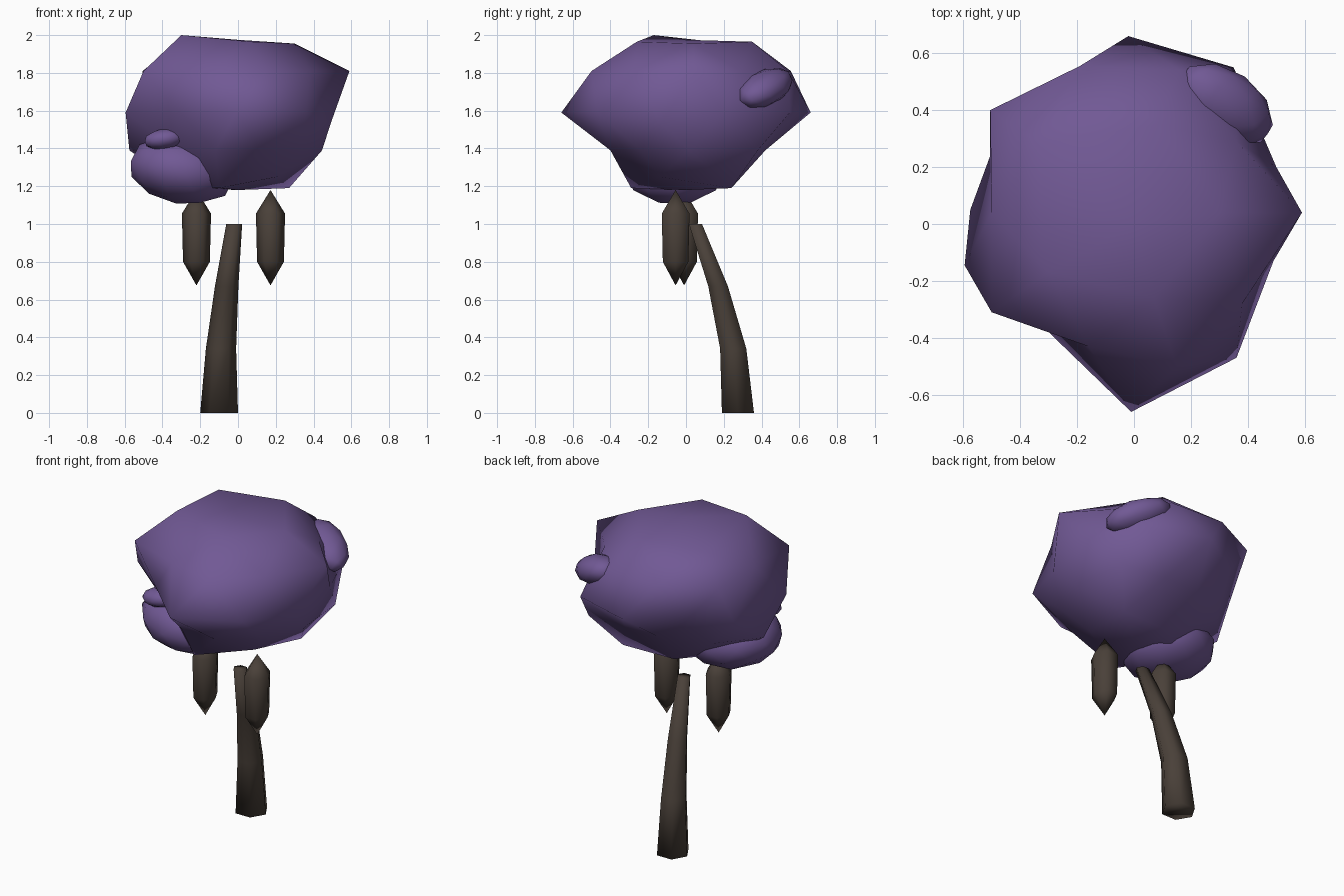
import bpy
import bmesh
from math import atan2, cos, sin, tau, radians
from mathutils import Euler, Matrix

default_cube = bpy.data.objects.get("Cube")
if default_cube:
    bpy.data.objects.remove(default_cube, do_unlink=True)


def make_material(name, color):
    material = bpy.data.materials.new(name)
    material.use_nodes = True
    material.diffuse_color = color
    material.node_tree.nodes["Principled BSDF"].inputs["Base Color"].default_value = color
    return material


purple = make_material("purple foliage", (0.165, 0.1, 0.3, 1))
brown = make_material("dark brown bark", (0.068, 0.052, 0.041, 1))


def finish(bm, name, material):
    """Turn a bmesh into a smooth, coloured object."""
    bmesh.ops.recalc_face_normals(bm, faces=bm.faces)
    mesh = bpy.data.meshes.new(name)
    bm.to_mesh(mesh)
    bm.free()
    mesh.materials.append(material)
    mesh.shade_smooth()
    bpy.context.collection.objects.link(bpy.data.objects.new(name, mesh))


def loft(name, rings, material, sides=6):
    """Join horizontal rings (x, y, z, radius x, radius y) and cap the ends."""
    bm = bmesh.new()
    loops = []
    for x, y, z, rx, ry in rings:
        angles = [tau * i / sides for i in range(sides)]
        loops.append([bm.verts.new((x + rx * cos(a), y + ry * sin(a), z)) for a in angles])
    for low, high in zip(loops, loops[1:]):
        for i in range(sides):
            j = (i + 1) % sides
            bm.faces.new((low[i], low[j], high[j], high[i]))
    bm.faces.new(loops[0])
    bm.faces.new(loops[-1])
    bmesh.ops.remove_doubles(bm, verts=bm.verts, dist=0.0005)
    finish(bm, name, material)


# Crown: a coarse sphere reshaped to five cross-sections, anticlockwise from +x
crown_sections = [
    # height on the sphere, heights, outline
    (0.85, [1.955, 1.965, 1.95, 2.0, 1.965],
     [(0.3, 0.04), (0.08, 0.35), (-0.33, 0.28), (-0.3, -0.17), (0.07, -0.26)]),
    (0.5, [1.81],
     [(0.59, 0.04), (0.36, 0.29), (0.16, 0.54), (-0.19, 0.555), (-0.505, 0.4),
      (-0.5, 0.04), (-0.5, -0.31), (-0.16, -0.43), (0.15, -0.5), (0.38, -0.28)]),
    (0, [1.59, 1.59, 1.59, 1.59, 1.53],
     [(0.5, 0.2), (0.35, 0.55), (-0.02, 0.66), (-0.33, 0.46), (-0.505, 0.24),
      (-0.595, -0.145), (-0.31, -0.37), (-0.01, -0.66), (0.36, -0.47), (0.49, -0.13)]),
    (-0.5, [1.39],
     [(0.445, 0.02), (0.41, 0.38), (0.12, 0.42), (-0.13, 0.4), (-0.38, 0.29),
      (-0.575, 0.05), (-0.32, -0.22), (-0.12, -0.39), (0.12, -0.4), (0.34, -0.24)]),
    (-0.85, [1.19, 1.19, 1.19, 1.19, 1.25],
     [(0.27, 0.24), (-0.08, 0.23), (-0.28, 0), (-0.1, -0.29), (0.21, -0.14)]),
]
crown = bmesh.new()
bmesh.ops.create_icosphere(crown, subdivisions=2, radius=1)
for vert in crown.verts:
    if abs(vert.co.z) > 0.95:
        vert.co = (0, 0, 1.975 if vert.co.z > 0 else 1.18)
        continue
    level, heights, outline = min(crown_sections, key=lambda section: abs(section[0] - vert.co.z))
    angle = (atan2(vert.co.y, vert.co.x) + 0.01) % tau
    index = int(angle / tau * len(outline))
    vert.co = (*outline[index], heights[index % len(heights)])
finish(crown, "crown", purple)


# Small leaf clumps growing out of the crown
def leaf_clump(name, center, size, tilt, turn):
    bm = bmesh.new()
    bmesh.ops.create_icosphere(bm, subdivisions=2, radius=1)
    rotation = Euler((0, radians(tilt), radians(turn))).to_matrix().to_4x4()
    bm.transform(Matrix.Translation(center) @ rotation @ Matrix.Diagonal((*size, 1)))
    finish(bm, name, purple)


leaf_clump("lower_leaf_clump", (-0.295, -0.06, 1.285), (0.29, 0.27, 0.18), 10, 0)
leaf_clump("front_leaf_bump", (-0.39, -0.22, 1.45), (0.11, 0.08, 0.055), -8, 0)
leaf_clump("rear_leaf_clump", (0.32, 0.42, 1.72), (0.2, 0.12, 0.09), 20, -35)

# Bent tapering trunk
loft("trunk", [
    (-0.1, 0.275, 0, 0.1, 0.098),
    (-0.09, 0.25, 0.34, 0.08, 0.08),
    (-0.06, 0.17, 0.67, 0.062, 0.06),
    (-0.02, 0.05, 1.0, 0.042, 0.04),
], brown)

# Hanging pods with pointed ends
for name, x, y in (("right_pod", -0.22, -0.01), ("left_pod", 0.172, -0.055)):
    profile = [(0.675, 0), (0.8, 0.071), (1.055, 0.077), (1.18, 0)]
    loft(name, [(x, y, z, r, r * 1.1) for z, r in profile], brown)
